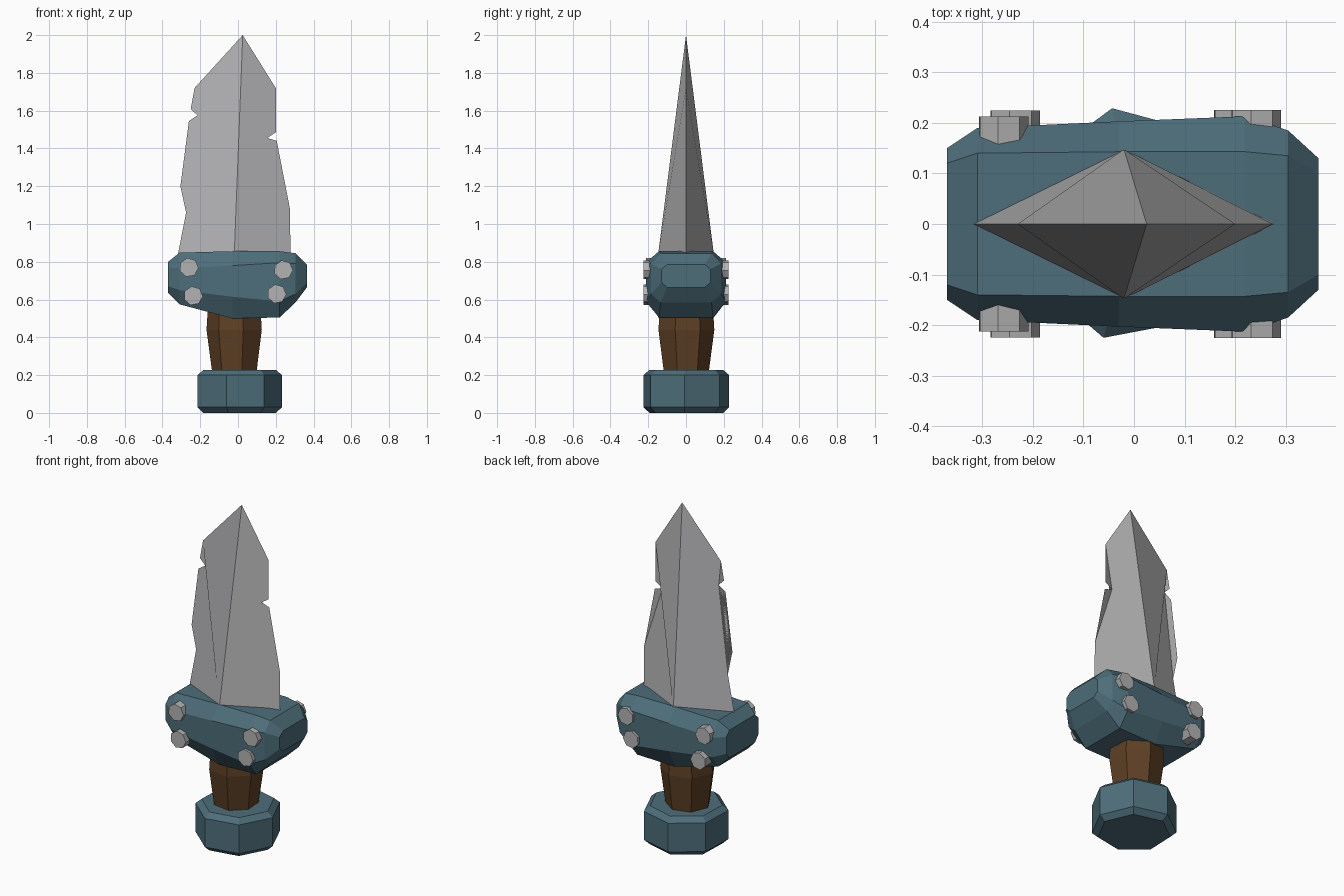
import bpy, bmesh, math
from mathutils import Vector

if "Cube" in bpy.data.objects:
    bpy.data.objects.remove(bpy.data.objects["Cube"])


def material(name, rgb):
    m = bpy.data.materials.new(name)
    m.diffuse_color = (*rgb, 1)
    m.use_nodes = True
    m.node_tree.nodes["Principled BSDF"].inputs["Base Color"].default_value = m.diffuse_color
    return m


STEEL = material("steel grey", (0.45, 0.45, 0.46))
TEAL = material("teal metal", (0.075, 0.155, 0.195))
WOOD = material("brown wood", (0.11, 0.05, 0.018))


def finish(name, bm, mat):
    bmesh.ops.recalc_face_normals(bm, faces=bm.faces)
    me = bpy.data.meshes.new(name)
    bm.to_mesh(me)
    bm.free()
    me.materials.append(mat)
    ob = bpy.data.objects.new(name, me)
    bpy.context.collection.objects.link(ob)
    return ob


def loft(name, rings, mat):
    """Skin a list of equal-length point rings and cap both ends."""
    bm = bmesh.new()
    vs = [[bm.verts.new(p) for p in r] for r in rings]
    n = len(vs[0])
    for a, b in zip(vs, vs[1:]):
        for i in range(n):
            j = (i + 1) % n
            bm.faces.new((a[i], a[j], b[j], b[i]))
    bm.faces.new(vs[0])
    bm.faces.new(vs[-1])
    return finish(name, bm, mat)


def ring(cx, r, z, sides, phase):
    angles = [math.radians(phase) + math.tau * i / sides for i in range(sides)]
    return [(cx + r * math.cos(a), r * math.sin(a), z) for a in angles]


# Pommel: seven-sided, bevelled top and bottom
loft("pommel", [ring(0, r, z, 7, -105) for r, z in
                ((0.20, 0), (0.233, 0.03), (0.233, 0.2), (0.20, 0.228))], TEAL)

# Grip: seven-sided, swelling toward the guard
loft("grip", [ring(-0.015, r, z, 7, -125) for r, z in
              ((0.12, 0.2), (0.152, 0.44), (0.145, 0.55))], WOOD)


# Guard: chamfered sections swept along x
def guard_section(x, y, inset, z0, z0c, z1c, z1):
    half = [(y - inset, z0), (y, z0c), (y, z1c), (y - inset, z1)]
    return [(x, a, z) for a, z in half] + [(x, -a, z) for a, z in reversed(half)]


loft("guard", [guard_section(*s) for s in (
    (-0.37, 0.15, 0.03, 0.635, 0.67, 0.77, 0.80),
    (-0.31, 0.19, 0.05, 0.575, 0.65, 0.765, 0.848),
    (-0.03, 0.203, 0.06, 0.50, 0.615, 0.78, 0.856),
    (0.22, 0.213, 0.07, 0.505, 0.59, 0.795, 0.856),
    (0.305, 0.185, 0.05, 0.585, 0.63, 0.79, 0.845),
    (0.365, 0.13, 0.03, 0.665, 0.69, 0.76, 0.785))], TEAL)

# Blade: four flat facets meeting at a ridge, with nicked edges
left = [(-0.23, 1.72), (-0.25, 1.61), (-0.215, 1.575), (-0.26, 1.545),
        (-0.305, 1.20), (-0.275, 1.06), (-0.32, 0.83)]
right = [(0.20, 1.72), (0.20, 1.485), (0.155, 1.455), (0.205, 1.44),
         (0.275, 1.08), (0.278, 0.83)]
bm = bmesh.new()
tip = bm.verts.new((0.025, 0, 2.0))
ridge = [bm.verts.new((-0.02, s * 0.148, 0.835)) for s in (-1, 1)]
edges = [[bm.verts.new((x, 0, z)) for x, z in side] for side in (left, right)]
for r in ridge:
    for e in edges:
        bm.faces.new([tip] + e + [r])
bm.faces.new((edges[0][-1], ridge[0], edges[1][-1], ridge[1]))
finish("blade", bm, STEEL)

# Bolt heads: four on the front, repeated on the back
for i, (x, z, out) in enumerate(((-0.26, 0.77, 0.213), (-0.237, 0.62, 0.225),
                                 (0.24, 0.757, 0.226), (0.205, 0.63, 0.226))):
    for label, s in (("front", -1), ("back", 1)):
        rings = [[(x + px, s * y, z + pz) for px, pz, _ in ring(0, 0.051, 0, 7, 100)
                  ] for y in (0.14, out)]
        # rings are built flat, then stood upright to face along y
        rings = [[(p[0], p[1], p[2]) for p in r] for r in rings]
        loft(f"{label}_bolt_{i + 1}", rings, STEEL)
